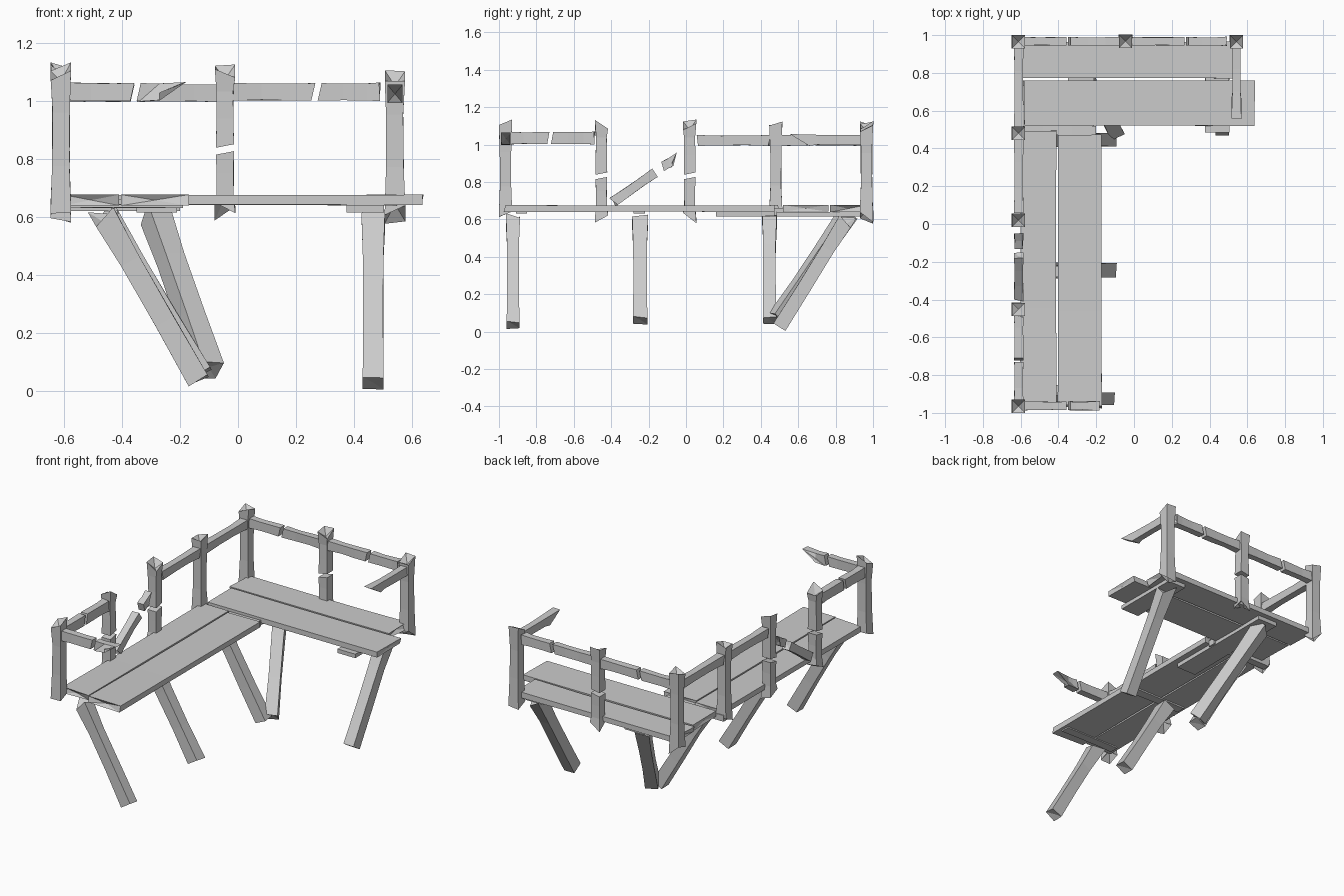
import bpy, bmesh, random
from mathutils import Vector

random.seed(7)


def beam(name, a, b, w, h, jag=(0, 0), slant=(0, 0), ref=(0, 0, 1), rough=0.003):
    """Timber from a to b. w across, h along ref; jag = splinter size, slant = sloped cut per end."""
    a, b = Vector(a), Vector(b)
    d = (b - a).normalized()
    s = d.cross(Vector(ref)).normalized()
    t = s.cross(d)
    bm = bmesh.new()
    rings = []
    for f in (0, 0.35, 0.7, 1):
        ring = []
        for u, v in ((-1, -1), (1, -1), (1, 1), (-1, 1)):
            p = a.lerp(b, f) + s * (u * w / 2) + t * (v * h / 2)
            if f in (0, 1):
                out = d if f else -d
                p += out * (random.uniform(-1, 0.3) * jag[f] + v * slant[f])
                p += (s * u + t * v) * (0.08 * jag[f])
            else:
                p -= (s * u + t * v) * random.uniform(0, rough)
            ring.append(bm.verts.new(p))
        rings.append(ring)
    for r, q in zip(rings, rings[1:]):
        for i in range(4):
            j = (i + 1) % 4
            bm.faces.new((r[i], r[j], q[j], q[i]))
    # notched ends: fan to a recessed centre
    for ring, e, out in ((rings[0], 0, -d), (rings[-1], 1, d)):
        c = sum((x.co for x in ring), Vector()) / 4 - out * jag[e] * 0.7
        cv = bm.verts.new(c)
        for i in range(4):
            bm.faces.new((ring[i], ring[(i + 1) % 4], cv))
    bmesh.ops.recalc_face_normals(bm, faces=bm.faces)
    me = bpy.data.meshes.new(name)
    bm.to_mesh(me)
    bm.free()
    ob = bpy.data.objects.new(name, me)
    bpy.context.collection.objects.link(ob)
    return ob


def snapped(name, a, b, w, h, f, gap, sl, jag, ref=(0, 0, 1), end_slant=0):
    """Timber broken across at fraction f by a slanted crack."""
    a, b = Vector(a), Vector(b)
    g = (b - a).normalized() * gap / 2
    m = a.lerp(b, f)
    beam(name + "_lower", a, m - g, w, h, (jag[0], 0), (0, sl), ref)
    beam(name + "_upper", m + g, b, w, h, (0, jag[1]), (-sl, end_slant), ref)


# deck planks
Z = 0.658
beam("long_plank_outer", (-0.507, -0.955, Z), (-0.507, 0.5, Z), 0.19, 0.034, (0.02, 0.01), rough=0.001)
beam("long_plank_inner", (-0.287, -0.97, Z), (-0.287, 0.475, Z), 0.23, 0.034, (0.025, 0.01), rough=0.001)
beam("short_plank_front", (-0.59, 0.64, Z + 0.001), (0.64, 0.64, Z + 0.001), 0.24, 0.034, (0.01, 0.01), rough=0.001)
beam("short_plank_back", (-0.6, 0.868, Z), (0.55, 0.868, Z), 0.19, 0.034, (0.01, 0.03), rough=0.001)

# bearers under the deck
beam("bearer_inner", (-0.28, 0.16, 0.628), (-0.28, 0.93, 0.628), 0.14, 0.026)
beam("bearer_end", (0.44, 0.485, 0.628), (0.44, 0.93, 0.628), 0.13, 0.026)
beam("bearer_corner", (-0.635, 0.495, 0.64), (-0.2, 0.495, 0.64), 0.05, 0.04)
for i, y in enumerate((-0.88, -0.25)):
    beam(f"bearer_cross_{i}", (-0.58, y, 0.638), (-0.19, y, 0.638), 0.06, 0.014)

# railing posts: x, y, top, broken, crack direction
posts = [(-0.612, -0.965, 1.12, False, (0, 1, 0)),
         (-0.612, -0.452, 1.12, True, (0, 1, 0)),
         (-0.612, 0.02, 1.12, True, (0, 1, 0)),
         (-0.612, 0.48, 1.135, False, (0, 1, 0)),
         (-0.612, 0.965, 1.14, False, (0, 1, 0)),
         (-0.045, 0.967, 1.115, True, (1, 0, 0)),
         (0.542, 0.965, 1.11, False, (1, 0, 0))]
for i, (x, y, top, broken, ref) in enumerate(posts):
    lo, hi, jag = (x, y, 0.59), (x, y, top), (0.06, 0.05)
    if broken:
        snapped(f"post_{i}", lo, hi, 0.062, 0.062, (0.833 - 0.59) / (top - 0.59), 0.024, 0.006, jag, ref)
    else:
        beam(f"post_{i}", lo, hi, 0.062, 0.062, jag, ref=ref)

# handrails
R = 1.032
snapped("rail_back_left", (-0.585, 0.967, R - 0.005), (-0.07, 0.967, R - 0.005), 0.045, 0.06, 0.45, 0.022, 0.007, (0.01, 0.01))
snapped("rail_back_right", (-0.015, 0.967, R), (0.515, 0.967, R), 0.045, 0.06, 0.54, 0.022, 0.007, (0.01, 0.03))
snapped("rail_front", (-0.585, -0.963, R), (-0.24, -0.963, R), 0.045, 0.062, 0.67, 0.022, 0.007, (0.01, 0.03), end_slant=0.085)
snapped("rail_side_front", (-0.61, -0.94, R + 0.003), (-0.61, -0.475, R + 0.003), 0.048, 0.065, 0.46, 0.02, 0.006, (0.01, 0.02))
beam("rail_side_mid", (-0.61, 0.045, 1.022), (-0.61, 0.455, 1.022), 0.048, 0.055, (0.02, 0.02))
beam("rail_side_back", (-0.61, 0.505, 1.022), (-0.61, 0.94, 1.022), 0.048, 0.055, (0.02, 0.02))
beam("rail_end", (0.542, 0.94, 1.025), (0.542, 0.6, 1.025), 0.045, 0.055, (0, 0.05), (0, 0.06))

# fallen rail and its splinter
beam("fallen_rail", (-0.61, -0.395, 0.69), (-0.61, -0.165, 0.85), 0.048, 0.052, (0.02, 0.01))
beam("fallen_splinter", (-0.61, -0.125, 0.883), (-0.61, -0.06, 0.92), 0.045, 0.05, (0, 0.02), (-0.006, 0.035))

# leaning legs
beam("leg_front", (-0.135, -0.925, 0.03), (-0.475, -0.925, 0.625), 0.066, 0.075, (0.01, 0.06))
beam("leg_middle", (-0.125, -0.245, 0.055), (-0.465, -0.245, 0.625), 0.076, 0.075, (0.01, 0.06))
beam("leg_corner_side", (-0.125, 0.447, 0.055), (-0.465, 0.447, 0.625), 0.07, 0.075, (0.01, 0.06))
beam("leg_corner_back", (-0.095, 0.48, 0.06), (-0.29, 0.86, 0.62), 0.075, 0.08, (0.02, 0.05))
beam("leg_end", (0.467, 0.5, 0.025), (0.467, 0.87, 0.62), 0.072, 0.075, (0.005, 0.06))
